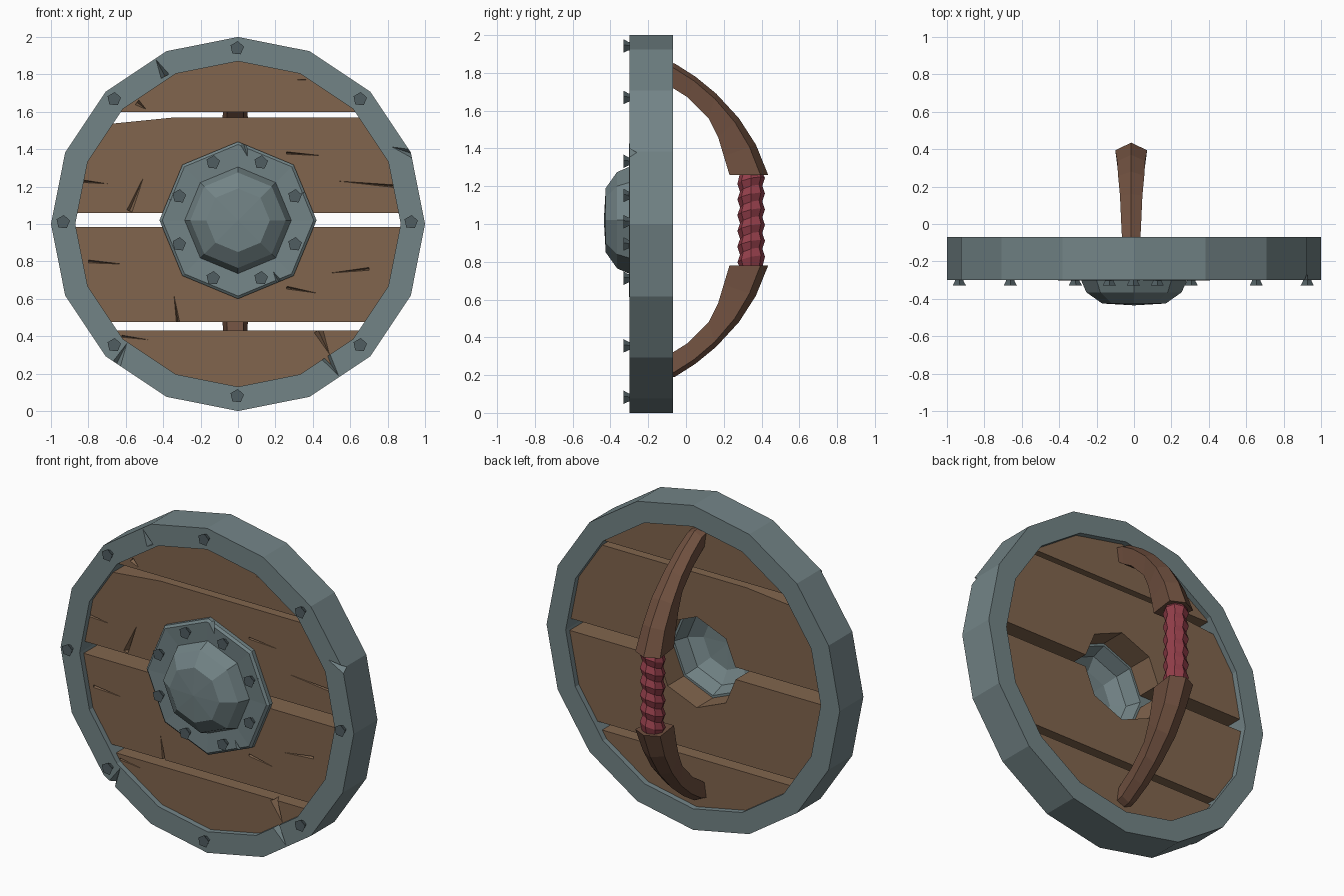
import bpy, bmesh, math
from mathutils import Vector

if "Cube" in bpy.data.objects:
    bpy.data.objects.remove(bpy.data.objects["Cube"])


def material(name, rgb):
    m = bpy.data.materials.new(name)
    m.diffuse_color = (*rgb, 1)
    m.use_nodes = True
    m.node_tree.nodes["Principled BSDF"].inputs["Base Color"].default_value = m.diffuse_color
    return m


METAL = material("metal", (0.17, 0.23, 0.24))
DARK = material("dark_metal", (0.08, 0.11, 0.12))
WOOD = material("wood", (0.22, 0.13, 0.075))
ARM = material("arm_wood", (0.16, 0.08, 0.05))
RED = material("red_wrap", (0.30, 0.05, 0.07))


def finish(name, bm, mat=None):
    bmesh.ops.remove_doubles(bm, verts=bm.verts, dist=1e-5)
    bmesh.ops.recalc_face_normals(bm, faces=bm.faces)
    me = bpy.data.meshes.new(name)
    bm.to_mesh(me)
    bm.free()
    ob = bpy.data.objects.new(name, me)
    bpy.context.collection.objects.link(ob)
    if mat:
        me.materials.append(mat)
    return ob


def loft(bm, rings, ring_closed=False, caps=True):
    vs = [[bm.verts.new(p) for p in r] for r in rings]
    n = len(vs[0])
    for i in range(len(vs) - (0 if ring_closed else 1)):
        a, b = vs[i], vs[(i + 1) % len(vs)]
        for j in range(n):
            k = (j + 1) % n
            bm.faces.new((a[j], a[k], b[k], b[j]))
    if caps and not ring_closed:
        bm.faces.new(vs[0])
        bm.faces.new(vs[-1])


def lathe(bm, profile, n, cx=0, cz=1.0, closed=False, spin=0):
    """Turn (radius, y) points about the y axis, first corner upwards."""
    ang = [math.tau * i / n + spin for i in range(n)]
    loft(bm, [[(cx + r * math.sin(a), y, cz + r * math.cos(a)) for a in ang]
              for r, y in profile], closed)


def carve(ob, notches, front, hole=False):
    """Cut V-shaped cracks (x0, z0, x1, z1, half width, depth), widest at the start."""
    bm = bmesh.new()
    for x0, z0, x1, z1, w, d in notches:
        side = Vector((z1 - z0, 0, x0 - x1)).normalized() * w
        p, q = Vector((x0, front - 0.01, z0)), Vector((x1, front - 0.01, z1))
        t = [bm.verts.new(c) for c in (p + side, p - side, q, p + Vector((0, d + 0.01, 0)))]
        for f in ((0, 1, 2), (0, 1, 3), (1, 2, 3), (0, 2, 3)):
            bm.faces.new([t[i] for i in f])
    if hole:
        lathe(bm, [(0.28, -0.5), (0.28, 0.1)], 8, cz=1.02)
    cutter = finish("cutter", bm)
    cutter.hide_render = True
    mod = ob.modifiers.new("cracks", "BOOLEAN")
    mod.operation, mod.solver, mod.object = "DIFFERENCE", "EXACT", cutter
    bpy.context.view_layer.objects.active = ob
    bpy.ops.object.modifier_apply(modifier=mod.name)
    bpy.data.objects.remove(cutter)


# Metal rim with a few dents
bm = bmesh.new()
lathe(bm, [(1, -0.30), (1, -0.07), (0.87, -0.07), (0.87, -0.30)], 16, closed=True)
rim = finish("rim", bm, METAL)
carve(rim, [(-0.39, 1.79, -0.45, 1.90, 0.03, 0.04), (0.95, 1.37, 0.80, 1.42, 0.03, 0.05),
            (0.47, 0.29, 0.55, 0.17, 0.03, 0.06), (-0.65, 0.25, -0.58, 0.39, 0.03, 0.04)], -0.30)

# Four planks sliced out of one disc, each with its grain cracks
PF, PB = -0.265, -0.105
planks = [
    (1.60, 1.95, [(-0.54, 1.65, -0.48, 1.605, 0.02, 0.04), (0.7, 1.76, 0.05, 1.78, 0.006, 0.02)]),
    (1.06, 1.57, [(-0.58, 1.07, -0.48, 1.31, 0.02, 0.03), (0.86, 1.20, 0.42, 1.24, 0.01, 0.03),
                  (0.26, 1.38, 0.52, 1.36, 0.008, 0.03), (-0.84, 1.23, -0.65, 1.21, 0.01, 0.03)]),
    (0.475, 0.985, [(-0.32, 0.47, -0.35, 0.67, 0.012, 0.03), (0.70, 0.76, 0.42, 0.73, 0.01, 0.03),
                    (-0.80, 0.80, -0.55, 0.78, 0.01, 0.03), (0.26, 0.66, 0.48, 0.62, 0.01, 0.03)]),
    (0.05, 0.43, [(0.43, 0.43, 0.50, 0.28, 0.03, 0.05), (-0.62, 0.40, -0.4, 0.37, 0.008, 0.02)]),
]
for i, (lo, hi, cracks) in enumerate(planks):
    bm = bmesh.new()
    lathe(bm, [(0.92, PF), (0.92, PB)], 16)
    cuts = [((0, 0, lo), (0, 0, -1)), ((0, 0, hi), (0, 0, 1))]
    if i == 1:
        cuts.append(((-0.34, 0, 1.57), (-0.1, 0, 1)))
    for co, no in cuts:
        res = bmesh.ops.bisect_plane(bm, geom=bm.verts[:] + bm.edges[:] + bm.faces[:],
                                     plane_co=co, plane_no=no, clear_outer=True)
        edges = [e for e in res["geom_cut"] if isinstance(e, bmesh.types.BMEdge)]
        if edges:
            bmesh.ops.holes_fill(bm, edges=[e for e in bm.edges if e.is_boundary])
    plank = finish(f"plank_{i + 1}", bm, WOOD)
    carve(plank, cracks, PF, hole=i in (1, 2))

# Hollow eight-sided boss with a flange
bm = bmesh.new()
lathe(bm, [(0.001, -0.435), (0.17, -0.425), (0.255, -0.365), (0.285, -0.295), (0.405, -0.302),
           (0.42, -0.29), (0.42, -0.262), (0.265, -0.262), (0.235, -0.35), (0.16, -0.40),
           (0.001, -0.41)], 8, cz=1.02)
boss = finish("boss", bm, METAL)
carve(boss, [(0.03, 1.43, 0.06, 1.33, 0.025, 0.03), (0.23, 0.67, 0.17, 0.78, 0.025, 0.03),
             (0.42, 1.19, 0.30, 1.15, 0.015, 0.03), (-0.42, 1.13, -0.33, 1.13, 0.015, 0.03)], -0.302)

# Five-sided nails that flare outwards, on the rim and on the flange
bm = bmesh.new()
for i in range(8):
    a = math.tau * i / 8
    for r, cz, ang in ((0.93, 1.01, a), (0.335, 1.02, a + math.pi / 8)):
        lathe(bm, [(0.022, -0.285), (0.024, -0.305), (0.038, -0.33)], 5,
              r * math.sin(ang) - 0.005, cz + r * math.cos(ang), spin=0.1)
finish("nails", bm, DARK)

# Curved handle arms: outer edge (y, z), inner edge (y, z), half width
CX, MID = -0.015, 1.02
arm = [((-0.12, 1.86), (-0.12, 1.76), 0.05), ((-0.06, 1.85), (-0.07, 1.72), 0.05),
       ((0.05, 1.78), (0.01, 1.67), 0.055), ((0.16, 1.69), (0.12, 1.56), 0.06),
       ((0.28, 1.56), (0.17, 1.46), 0.07), ((0.37, 1.42), (0.20, 1.36), 0.075),
       ((0.435, 1.26), (0.23, 1.26), 0.085)]
for name, s in (("upper_handle_arm", 1), ("lower_handle_arm", -1)):
    rings = []
    for o, n, w in arm:
        o, n = Vector(o), Vector(n)
        sh = o.lerp(n, 0.2)
        sec = [(0, o), (w, sh), (w * 0.75, n), (-w * 0.75, n), (-w, sh)]
        rings.append([(CX + x, p.x, MID + s * (p.y - MID)) for x, p in sec])
    bm = bmesh.new()
    loft(bm, rings)
    finish(name, bm, ARM)

# Red wrapped grip made of slanted coils
bm = bmesh.new()
rings = []
coils, z0, z1 = 6, 0.77, 1.27
for i in range(coils * 2 + 1):
    r = 0.073 if i % 2 else 0.059
    z = z0 + (z1 - z0) * i / (coils * 2)
    tilt = 0.022 if 0 < i < coils * 2 else 0
    rings.append([(CX + r * math.cos(a), 0.345 + r * math.sin(a),
                   z + tilt * math.cos(a - 0.8))
                  for a in (math.tau * k / 8 for k in range(8))])
loft(bm, rings)
finish("grip", bm, RED)
